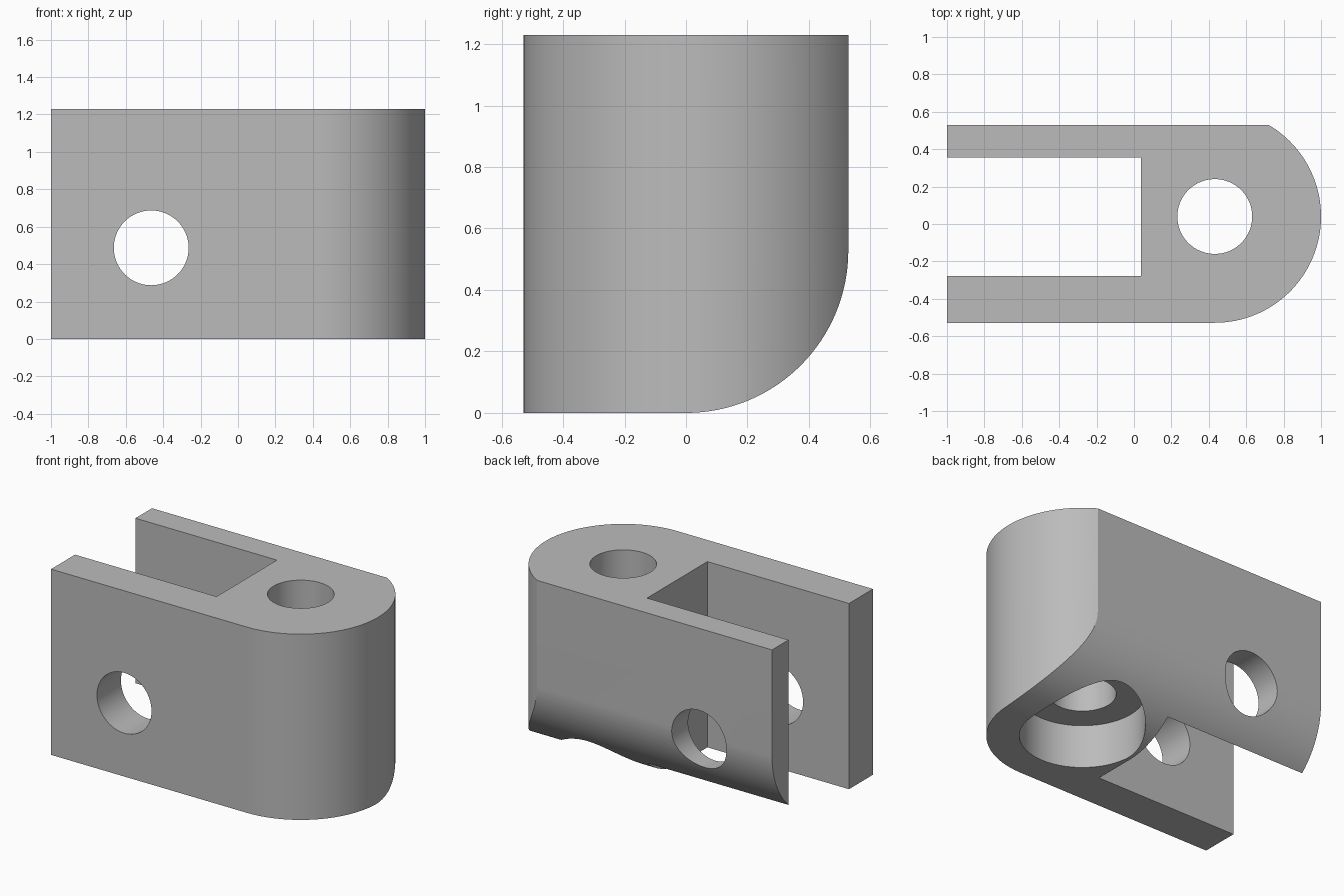
import bpy
import bmesh
from math import sin, cos, pi, asin
from mathutils import Vector

if "Cube" in bpy.data.objects:
    bpy.data.objects.remove(bpy.data.objects["Cube"])

HEIGHT, HALF_W = 1.23, 0.528
NOSE = Vector((0.432, 0.04))     # centre of the rounded end and vertical bore
NOSE_R = 0.568

grey = bpy.data.materials.new("plain grey")
grey.diffuse_color = (0.5, 0.5, 0.5, 1)
grey.use_nodes = True
grey.node_tree.nodes["Principled BSDF"].inputs["Base Color"].default_value = (0.5, 0.5, 0.5, 1)


def arc(cx, cy, r, a0, a1, steps):
    return [(cx + r * cos(a0 + (a1 - a0) * i / steps),
             cy + r * sin(a0 + (a1 - a0) * i / steps)) for i in range(steps + 1)]


def prism(name, outline, lo, hi, axis="z"):
    """Extrude a 2D outline along an axis: z uses (x, y), y uses (x, z), x uses (y, z)."""
    place = {"z": lambda a, b, t: (a, b, t),
             "y": lambda a, b, t: (a, t, b),
             "x": lambda a, b, t: (t, a, b)}[axis]
    bm = bmesh.new()
    face = bm.faces.new([bm.verts.new(place(a, b, lo)) for a, b in outline])
    moved = bmesh.ops.extrude_face_region(bm, geom=[face])["geom"]
    bmesh.ops.translate(bm, vec=place(0, 0, hi - lo),
                        verts=[v for v in moved if isinstance(v, bmesh.types.BMVert)])
    bmesh.ops.recalc_face_normals(bm, faces=bm.faces)
    mesh = bpy.data.meshes.new(name)
    bm.to_mesh(mesh)
    bm.free()
    mesh.materials.append(grey)
    obj = bpy.data.objects.new(name, mesh)
    bpy.context.collection.objects.link(obj)
    return obj


def disc(cx, cy, r):
    return arc(cx, cy, r, 0, 2 * pi, 96)[:-1]


# Block with one rounded end, trimmed flat at the back
trim = asin((HALF_W - NOSE.y) / NOSE_R)
outline = [(-1, HALF_W), (-1, -HALF_W)]
outline += arc(NOSE.x, NOSE.y, NOSE_R, -pi / 2, trim, 64)
body = prism("clevis_body", outline, 0, HEIGHT)

# Region outside the large round along the lower back edge
under_round = arc(0, HALF_W, HALF_W, -pi / 2, 0, 48)
under_round += [(0.8, HALF_W), (0.8, -0.2), (0, -0.2)]

cutters = [
    prism("slot_cutter", [(-1.2, -0.277), (0.037, -0.277), (0.037, 0.355), (-1.2, 0.355)],
          -0.2, HEIGHT + 0.2),
    prism("edge_round_cutter", under_round, -1.3, 1.3, "x"),
    prism("bore_cutter", disc(NOSE.x, NOSE.y, 0.2), -0.2, HEIGHT + 0.2),
    prism("counterbore_cutter", disc(NOSE.x, NOSE.y, 0.373), -0.2, 0.285),
    prism("pin_hole_cutter", disc(-0.464, 0.487, 0.2), -1, 1, "y"),
]

# Cut, then discard the cutters
bpy.context.view_layer.objects.active = body
body.select_set(True)
for cutter in cutters:
    cutter.hide_render = True
    mod = body.modifiers.new(cutter.name, "BOOLEAN")
    mod.operation = "DIFFERENCE"
    mod.solver = "EXACT"
    mod.object = cutter
    bpy.ops.object.modifier_apply(modifier=mod.name)
    bpy.data.objects.remove(cutter)

bpy.ops.object.select_all(action="DESELECT")
body.select_set(True)
bpy.ops.object.shade_smooth_by_angle(angle=pi / 7)
